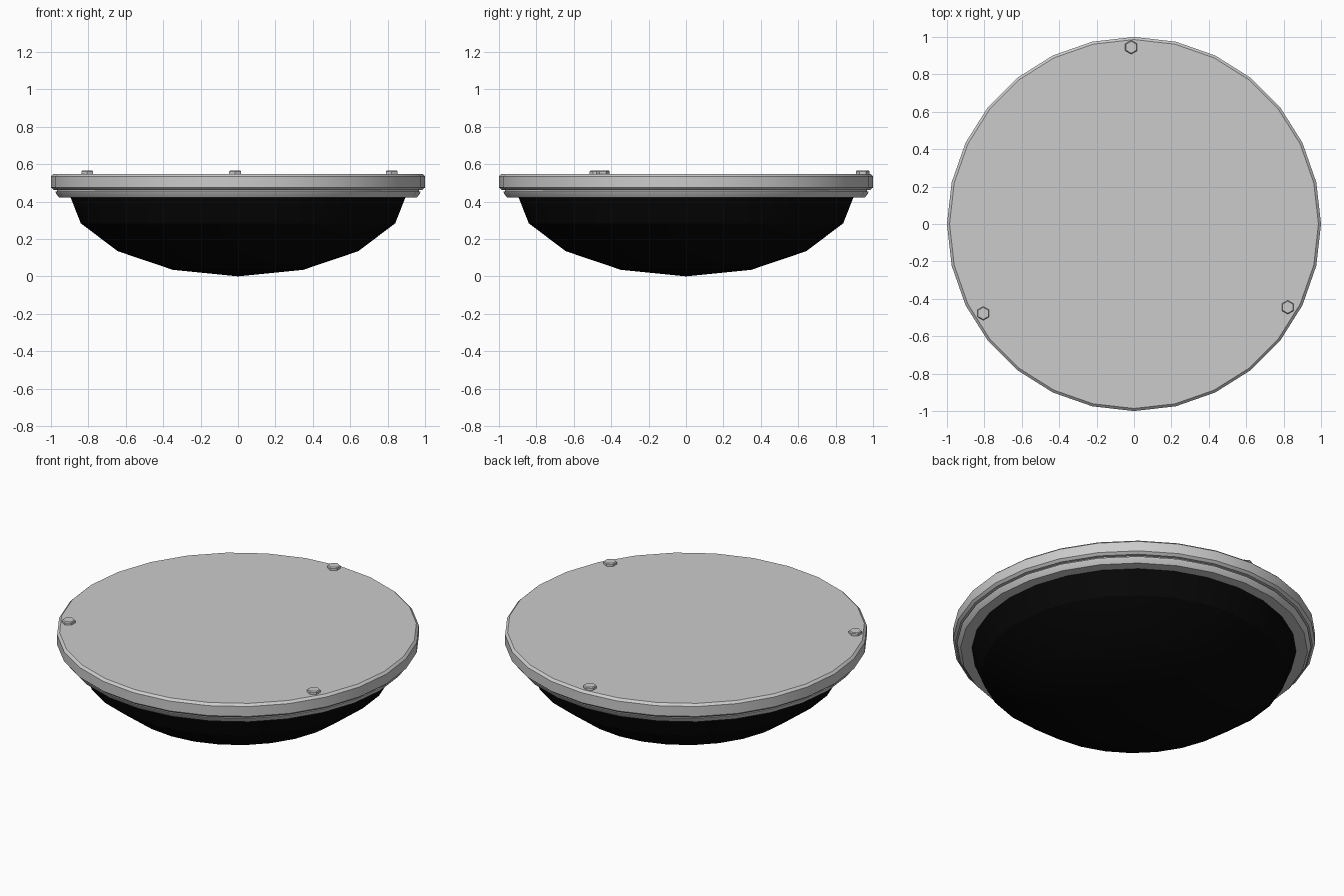
import bpy, bmesh
from math import sin, cos, pi, radians

if "Cube" in bpy.data.objects:
    bpy.data.objects.remove(bpy.data.objects["Cube"])

SIDES = 28


def finish(bm, name, colour=None):
    bmesh.ops.recalc_face_normals(bm, faces=bm.faces)
    mesh = bpy.data.meshes.new(name)
    bm.to_mesh(mesh)
    bm.free()
    obj = bpy.data.objects.new(name, mesh)
    bpy.context.collection.objects.link(obj)
    if colour:
        mat = bpy.data.materials.new(name + "_colour")
        mat.diffuse_color = colour
        mat.use_nodes = True
        mat.node_tree.nodes["Principled BSDF"].inputs["Base Color"].default_value = mat.diffuse_color
        mesh.materials.append(mat)
    bpy.ops.object.select_all(action='DESELECT')
    obj.select_set(True)
    bpy.context.view_layer.objects.active = obj
    bpy.ops.object.shade_smooth_by_angle(angle=radians(30))
    return obj


def lathe(name, profile, sides=SIDES, centre=(0, 0), start=0.0, colour=None):
    """Spin (radius, z) points; radius 0 makes a tip, open ends stay open."""
    bm = bmesh.new()
    rings = []
    for r, z in profile:
        n = sides if r > 0 else 1
        rings.append([bm.verts.new((centre[0] + r * cos(start + 2 * pi * i / sides),
                                    centre[1] + r * sin(start + 2 * pi * i / sides), z))
                      for i in range(n)])
    for a, b in zip(rings, rings[1:]):
        for i in range(sides):
            j = (i + 1) % sides
            quad = [a[i % len(a)], a[j % len(a)], b[j % len(b)], b[i % len(b)]]
            bm.faces.new(list(dict.fromkeys(quad)))
    return finish(bm, name, colour)


# Mounting plate: flat lid, chamfered rim and stepped lower collar
lathe("mounting_plate", [
    (0, 0.548), (0.986, 0.548), (1.0, 0.535), (1.0, 0.475), (0.985, 0.462),
    (0.968, 0.462), (0.968, 0.453), (0.977, 0.453), (0.972, 0.442),
    (0.957, 0.422), (0.885, 0.422), (0.885, 0.46)])

# Dark lens: flattened lower half of a sphere
lathe("dome_lens", [(0.91 * sin(k * pi / 8), 0.46 * (1 - cos(k * pi / 8))) for k in range(5)],
      colour=(0.002, 0.002, 0.002, 1))

# Hexagonal bolt heads on the lid
for n, spot in enumerate([(-0.015, 0.945), (0.822, -0.445), (-0.806, -0.478)]):
    lathe(f"bolt_{n + 1}", [(0.037, 0.546), (0.037, 0.561), (0.032, 0.566), (0, 0.566)],
          sides=6, centre=spot, start=pi / 6)
